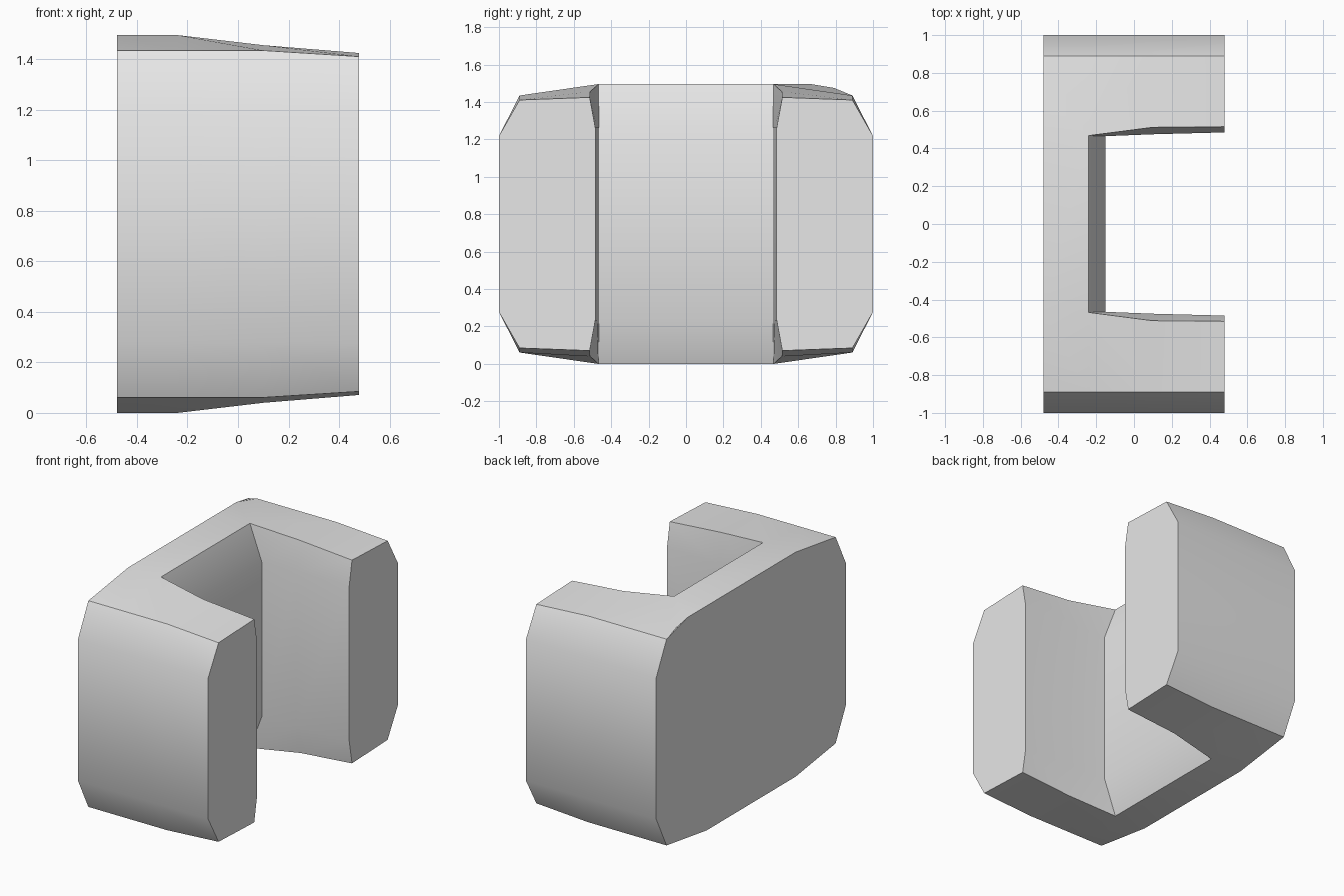
import bpy
import bmesh

cube = bpy.data.objects.get("Cube")
if cube:
    bpy.data.objects.remove(cube, do_unlink=True)

MID = 0.748        # middle height; the profile is symmetric about it
BACK = -0.48       # plane of the flat back
# Arm stations from tip to inner corner:
# x of wall, x of rim, outer rim half height, inner rim y, inner rim half height, inner wall y
STATIONS = [
    (0.48, 0.48, 0.663, 0.515, 0.677, 0.485),
    (0.10, 0.10, 0.687, 0.512, 0.708, 0.475),
    (-0.15, -0.24, 0.687, 0.468, 0.748, 0.465),
]

bm = bmesh.new()


def vert(x, y, dz):
    return bm.verts.new((x, y, MID + dz))


def outer_points(x, side, rim):
    return [vert(x, side * y, dz) for y, dz in
            ((0.89, -rim), (1.0, -0.47), (1.0, 0.47), (0.89, rim))]


def skin(a, b, closed=False):
    """Join two rows of points with quads."""
    n = len(a)
    for i in range(n if closed else n - 1):
        j = (i + 1) % n
        bm.faces.new((a[i], a[j], b[j], b[i]))


def arm(side):
    """One bevelled arm; returns its inner corner row and back outline."""
    loops = []
    for wall_x, rim_x, rim, in_y, in_rim, wall_y in STATIONS:
        inner = [vert(rim_x, side * in_y, in_rim),
                 vert(wall_x, side * wall_y, 0.515),
                 vert(wall_x, side * wall_y, -0.515),
                 vert(rim_x, side * in_y, -in_rim)]
        loops.append(outer_points(rim_x, side, rim) + inner)
    bm.faces.new(loops[0])
    for a, b in zip(loops, loops[1:]):
        skin(a, b, closed=True)

    # Outer wall carried round to the flat back
    outer, inner = loops[-1][:4], loops[-1][4:]
    corner = outer_points(BACK, side, 0.687)
    skin(outer, corner)
    low = vert(BACK, side * 0.468, -0.748)
    high = vert(BACK, side * 0.468, 0.748)
    # The rear arm has a rounded top shoulder
    shoulder = []
    if side > 0:
        shoulder = [vert(BACK, 0.79, 0.728), vert(BACK, 0.67, 0.748)]
    bm.faces.new([outer[3], corner[3]] + shoulder + [high, inner[0]])
    bm.faces.new((outer[0], corner[0], low, inner[3]))
    return inner, [low] + corner + shoulder + [high]


front_inner, front_back = arm(-1)
rear_inner, rear_back = arm(1)

# Bridge between the arms: inner wall, top, bottom and back
skin([front_back[-1]] + front_inner + [front_back[0]],
     [rear_back[-1]] + rear_inner + [rear_back[0]])
bm.faces.new(front_back + rear_back[::-1])

bmesh.ops.recalc_face_normals(bm, faces=bm.faces)
mesh = bpy.data.meshes.new("clip_body")
bm.to_mesh(mesh)
bm.free()

grey = bpy.data.materials.new("light_grey")
grey.use_nodes = True
colour = (0.8, 0.8, 0.8, 1.0)
grey.diffuse_color = colour
grey.node_tree.nodes["Principled BSDF"].inputs["Base Color"].default_value = colour
mesh.materials.append(grey)

body = bpy.data.objects.new("clip_body", mesh)
bpy.context.collection.objects.link(body)
bpy.ops.object.select_all(action="DESELECT")
body.select_set(True)
bpy.context.view_layer.objects.active = body
bpy.ops.object.shade_smooth_by_angle(angle=0.55)
